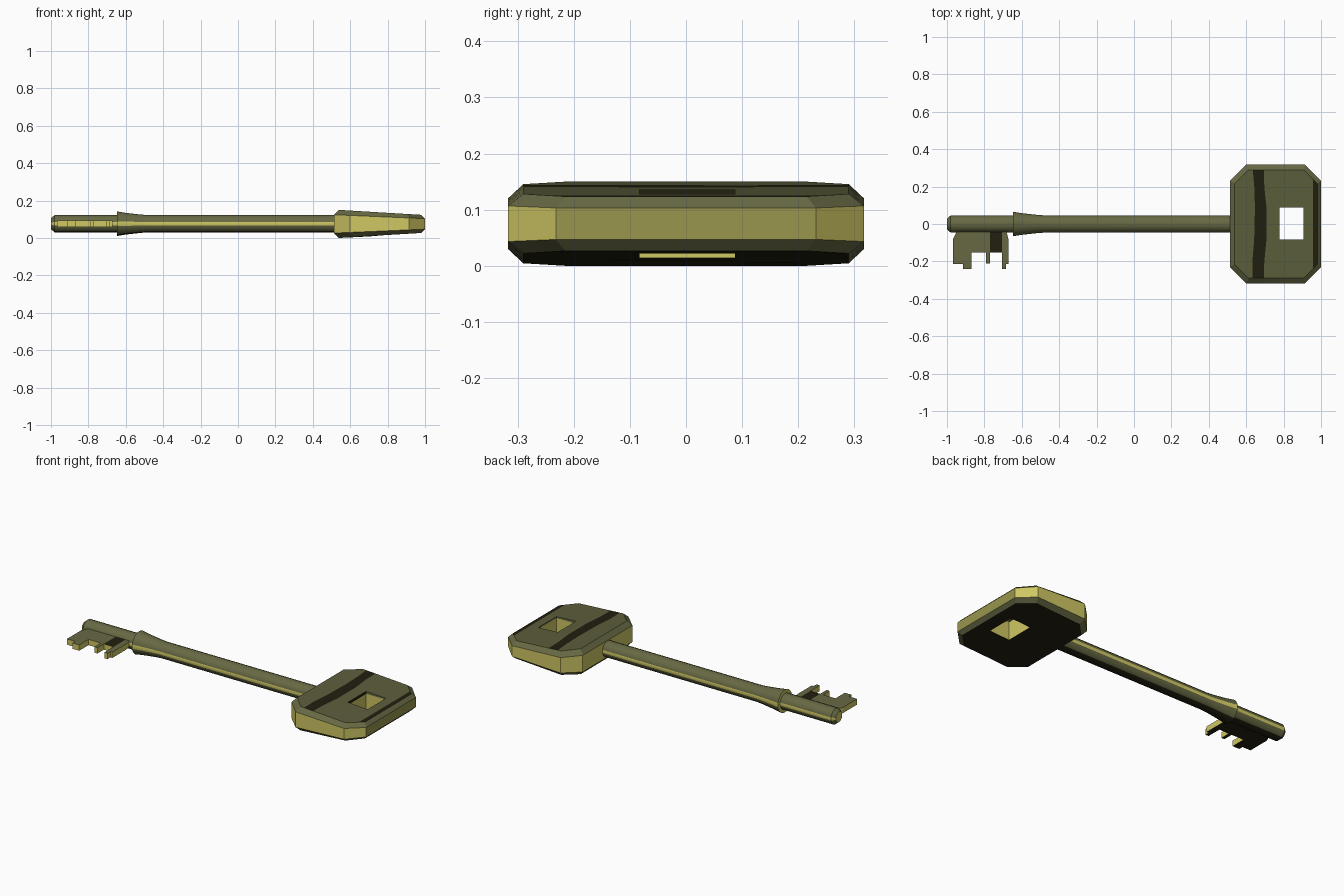
import bpy, bmesh, math
from mathutils import Vector

if "Cube" in bpy.data.objects:
    bpy.data.objects.remove(bpy.data.objects["Cube"])

ZC = 0.076  # height of the key's middle plane


def material(name, rgb):
    m = bpy.data.materials.new(name)
    m.diffuse_color = (*rgb, 1)
    m.use_nodes = True
    m.node_tree.nodes["Principled BSDF"].inputs["Base Color"].default_value = m.diffuse_color
    return m


MATS = [material("olive_brass", (0.135, 0.140, 0.057)),
        material("bright_brass", (0.62, 0.57, 0.125)),
        material("dark_tarnish", (0.016, 0.014, 0.005)),
        material("dull_brass", (0.32, 0.305, 0.075)),
        material("deep_olive", (0.108, 0.112, 0.044))]
OLIVE, BRIGHT, DARK, DULL, DEEP = range(5)


def finish(bm, name, rule):
    bmesh.ops.recalc_face_normals(bm, faces=bm.faces)
    bm.normal_update()
    for f in bm.faces:
        f.material_index = rule(f.normal, f.calc_center_median())
    me = bpy.data.meshes.new(name)
    bm.to_mesh(me)
    bm.free()
    for m in MATS:
        me.materials.append(m)
    ob = bpy.data.objects.new(name, me)
    bpy.context.collection.objects.link(ob)
    return ob


def cut(bm, axis, value, faces=None):
    no, co = Vector((0, 0, 0)), Vector((0, 0, 0))
    no[axis], co[axis] = 1, value
    faces = faces or bm.faces[:]
    edges = {e for f in faces for e in f.edges}
    verts = {v for f in faces for v in f.verts}
    bmesh.ops.bisect_plane(bm, geom=list(verts) + list(edges) + list(faces),
                           plane_co=co, plane_no=no, dist=1e-5)


def skin(bm, rings):
    n = len(rings[0])
    for a, b in zip(rings, rings[1:]):
        for i in range(n):
            bm.faces.new((a[i], a[(i + 1) % n], b[(i + 1) % n], b[i]))
    bm.faces.new(rings[0])
    bm.faces.new(rings[-1])


# Shaft with chamfered tip and flared collar
def shaft():
    profile = [(-1, .03), (-.98, .047), (-.648, .047), (-.647, .067),
               (-.60, .059), (-.52, .050), (-.48, .047), (.56, .047)]
    n = 16
    bm = bmesh.new()
    rings = []
    for x, r in profile:
        ang = [(i + .5) * math.tau / n for i in range(n)]
        rings.append([bm.verts.new((x, r * math.cos(a), ZC + r * math.sin(a))) for a in ang])
    skin(bm, rings)

    def rule(no, c):
        if no.x < -.95 and c.x < -.99:
            return BRIGHT
        if no.z < -.8:
            return DARK
        return BRIGHT if abs(no.z) < .2 else OLIVE

    ob = finish(bm, "shaft", rule)
    bpy.context.view_layer.objects.active = ob
    ob.select_set(True)
    bpy.ops.object.shade_smooth_by_angle(angle=math.radians(30))
    ob.select_set(False)


# Tapered, bevelled octagonal head with a square hole
def head():
    def octagon(x0, x1, y, c):
        return [(x0 + c, -y), (x1 - c, -y), (x1, -y + c), (x1, y - c),
                (x1 - c, y), (x0 + c, y), (x0, y - c), (x0, -y + c)]

    outer, inner = octagon(.513, 1, .317, .085), octagon(.538, .98, .29, .075)

    def h_out(x):
        return .049 - .043 * (x - .513)

    def h_in(x):
        return .075 - .06 * (x - .538)

    bm = bmesh.new()
    rings = []
    for pts, h, s in ((inner, h_in, -1), (outer, h_out, -1), (outer, h_out, 1), (inner, h_in, 1)):
        rings.append([bm.verts.new((x, y, .075 + s * h(x))) for x, y in pts])
    skin(bm, rings)
    # cut lines for the tarnish stripes and the hole
    hx, hy = (.777, .905), (-.083, .087)
    for x in (.635, .695, .957) + hx:
        cut(bm, 0, x)
    for y in (-.2, .2) + hy:
        cut(bm, 1, y)
    bm.normal_update()
    # bow the wide stripe on the top face
    top = [f for f in bm.faces if f.normal.z > .9]
    for v in {v for f in top for v in f.verts}:
        y, dx = v.co.y, 0
        if abs(v.co.x - .695) < .001:
            dx = .016 - .36 * y * y
        elif abs(v.co.x - .635) < .001:
            dx = .011 - .2 * y * y + .025 * y
        if abs(y) < .285:
            v.co.x += dx
            v.co.z -= .06 * dx
    # through hole with a tarnished rim
    hole = [f for f in bm.faces if abs(f.normal.z) > .9
            and hx[0] < f.calc_center_median().x < hx[1]
            and hy[0] < f.calc_center_median().y < hy[1]]
    bmesh.ops.delete(bm, geom=hole, context='FACES')
    walls = bmesh.ops.bridge_loops(bm, edges=[e for e in bm.edges if e.is_boundary])['faces']
    cut(bm, 2, .120, walls)

    def rule(no, c):
        if no.z < -.9:
            return DARK
        if no.z > .9:
            return DARK if .635 < c.x < .71 else DARK if c.x > .957 else DEEP
        if abs(no.z) > .3:
            return OLIVE
        if hx[0] - .01 < c.x < hx[1] + .01 and abs(c.y) < .1 and c.z > .12:
            return DARK if no.x > .9 else OLIVE
        return DULL if no.x > .9 and c.x > .95 else BRIGHT

    finish(bm, "head", rule)


# Toothed bit hanging off the tip: columns of quads, thickened
def bit():
    xs = [-.968, -.95, -.914, -.87, -.79, -.77, -.706, -.685, -.68, -.672]
    shoulder = [-.08, -.045, 0, 0, 0, 0, 0, 0, -.045, -.08]
    tooth = [-.214, -.214, -.24, None, -.212, None, -.24, -.214, -.214]
    bm = bmesh.new()

    def quad(x0, x1, t0, t1, b):
        bm.faces.new([bm.verts.new((x, y, ZC - .017))
                      for x, y in ((x0, b), (x1, b), (x1, t1), (x0, t0))])

    for i, b in enumerate(tooth):
        quad(xs[i], xs[i + 1], shoulder[i], shoulder[i + 1], -.153)
        if b:
            quad(xs[i], xs[i + 1], -.153, -.153, b)
    bmesh.ops.remove_doubles(bm, verts=bm.verts, dist=1e-4)
    ext = bmesh.ops.extrude_face_region(bm, geom=bm.faces[:], use_keep_orig=True)['geom']
    bmesh.ops.translate(bm, vec=(0, 0, .034),
                        verts=[g for g in ext if isinstance(g, bmesh.types.BMVert)])

    def rule(no, c):
        if no.z < -.9:
            return DARK
        if no.z > .9:
            return DARK if -.77 < c.x < -.706 else OLIVE
        return BRIGHT

    finish(bm, "bit", rule)


shaft()
head()
bit()
